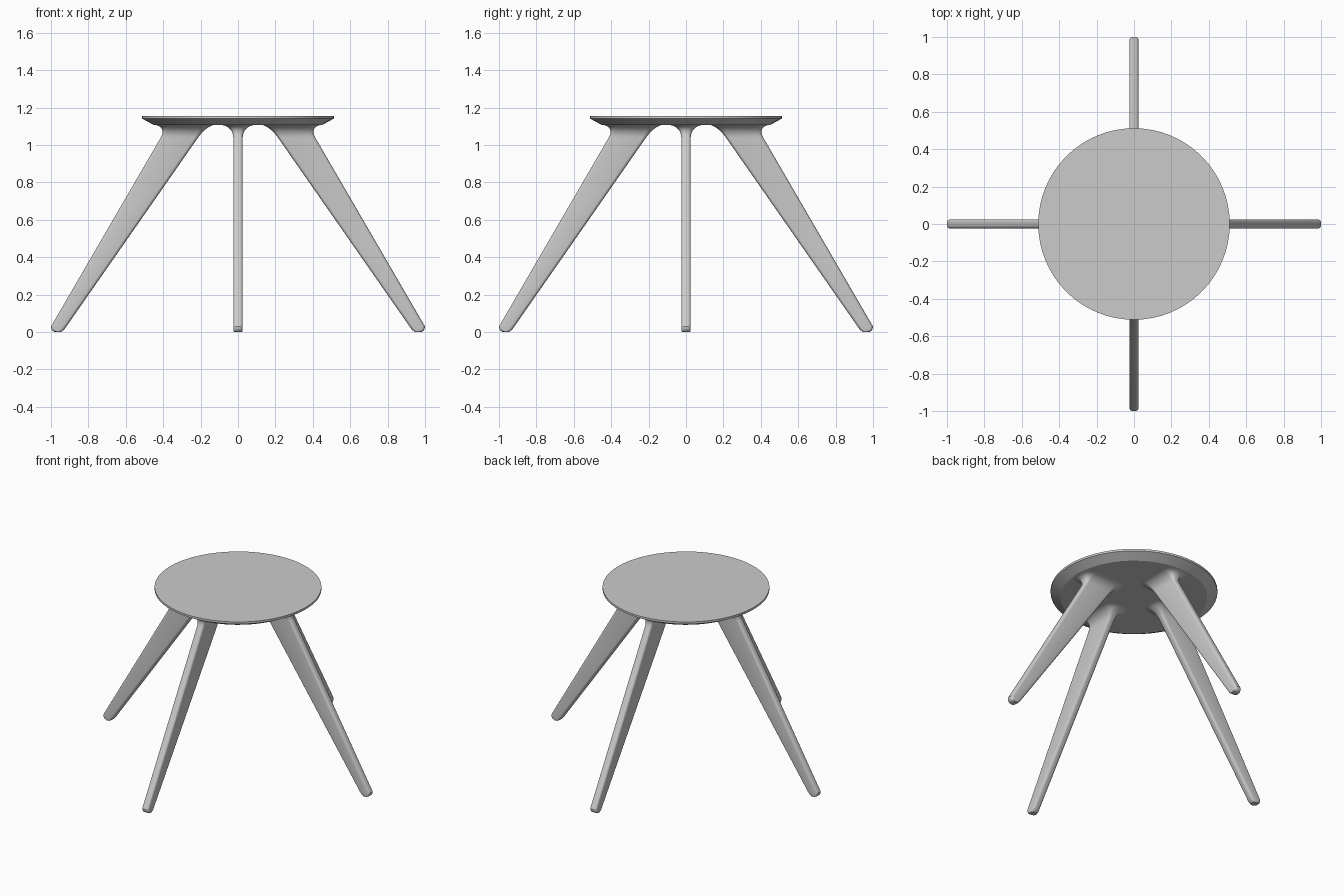
import bpy, bmesh, math

if "Cube" in bpy.data.objects:
    bpy.data.objects.remove(bpy.data.objects["Cube"])

SEAT_BOTTOM = 1.107
FILLET = 0.068


def loft(name, rings, turn=0.0):
    """Skin a list of equal-length point rings and cap both ends."""
    bm = bmesh.new()
    loops = [[bm.verts.new(p) for p in ring] for ring in rings]
    n = len(loops[0])
    for a, b in zip(loops, loops[1:]):
        for i in range(n):
            j = (i + 1) % n
            bm.faces.new((a[i], a[j], b[j], b[i]))
    bm.faces.new(loops[0][::-1])
    bm.faces.new(loops[-1])
    bmesh.ops.recalc_face_normals(bm, faces=bm.faces)
    mesh = bpy.data.meshes.new(name)
    bm.to_mesh(mesh)
    bm.free()
    ob = bpy.data.objects.new(name, mesh)
    bpy.context.collection.objects.link(ob)
    ob.rotation_euler.z = turn
    bpy.ops.object.select_all(action='DESELECT')
    ob.select_set(True)
    bpy.context.view_layer.objects.active = ob
    bpy.ops.object.shade_smooth_by_angle(angle=math.radians(25))
    return ob


def circle(r, z, n=64):
    return [(r * math.cos(math.tau * i / n), r * math.sin(math.tau * i / n), z)
            for i in range(n)]


def rounded_rect(z, x0, x1, half, r, steps=5):
    pts = []
    corners = ((x1 - r, half - r), (x0 + r, half - r),
               (x0 + r, r - half), (x1 - r, r - half))
    for k, (cx, cy) in enumerate(corners):
        for s in range(steps + 1):
            a = math.pi / 2 * (k + s / steps)
            pts.append((cx + r * math.cos(a), cy + r * math.sin(a), z))
    return pts


def inner(z):
    return 0.938 - 0.697 * z


def outer(z):
    return 1.017 - 0.581 * z


# Seat: thin disc with an undercut rim
loft("seat", [circle(0.45, SEAT_BOTTOM), circle(0.512, 1.141), circle(0.512, 1.155)])

# Leg sections: rounded foot, straight taper, then a flare into the seat
sections = [rounded_rect(0.0, 0.946, 0.980, 0.022, 0.014),
            rounded_rect(0.006, 0.938, 0.991, 0.025, 0.017),
            rounded_rect(0.016, inner(0.016), 0.998, 0.025, 0.018),
            rounded_rect(0.03, inner(0.03), outer(0.03), 0.025, 0.018),
            rounded_rect(0.5, inner(0.5), outer(0.5), 0.025, 0.018)]
for i in range(9):
    a = math.pi / 2 * i / 8
    z = SEAT_BOTTOM - FILLET + FILLET * math.sin(a)
    f = FILLET * (1 - math.cos(a))
    sections.append(rounded_rect(z, inner(z) - 0.6 * f, outer(z) + 1.15 * f,
                                 0.025 + f, 0.018 + 0.9 * f))

for k, side in enumerate(("right", "back", "left", "front")):
    loft(side + "_leg", sections, turn=k * math.pi / 2)
